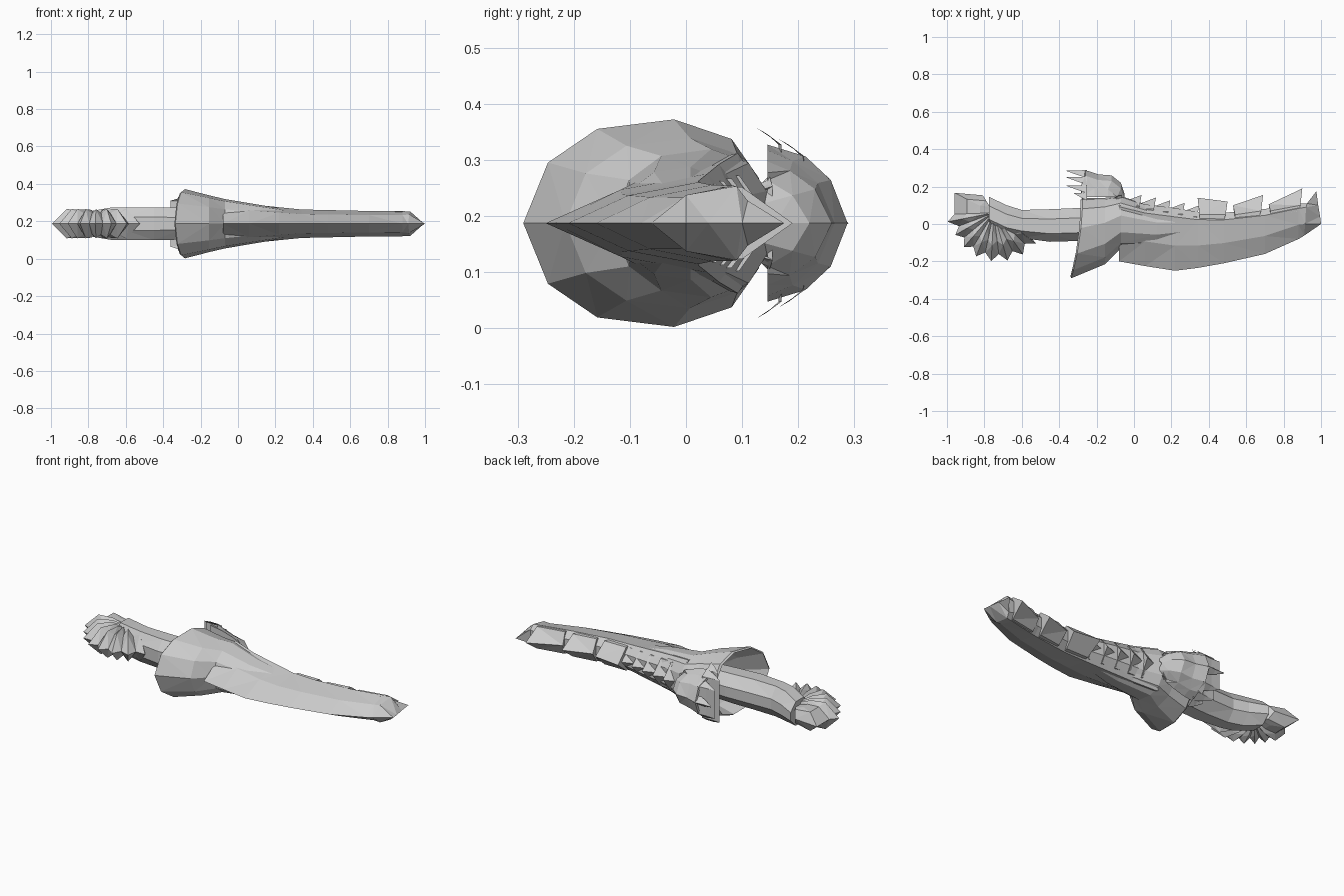
import bpy
import bmesh
from math import cos, sin, radians
from mathutils import Vector

cube = bpy.data.objects.get("Cube")
if cube:
    bpy.data.objects.remove(cube, do_unlink=True)

MID = 0.187  # height of the mirror plane

bone = bpy.data.materials.new("bone_grey")
bone.use_nodes = True
bone.diffuse_color = (0.6, 0.6, 0.6, 1)
bone.node_tree.nodes["Principled BSDF"].inputs["Base Color"].default_value = (0.6, 0.6, 0.6, 1)


def loft(name, rows, caps=True):
    """Skin half sections of (x, y, half thickness), mirrored about MID."""
    bm = bmesh.new()
    rings = []
    for row in rows:
        ring = [(x, y, MID + h) for x, y, h in row]
        ring += [(x, y, MID - h) for x, y, h in reversed(row)]
        rings.append([bm.verts.new(p) for p in ring])
    n = len(rings[0])
    # an open shell is left unjoined between its two lower margins
    skip = -1 if caps else n // 2 - 1 if rows[0][0][2] > 0 else n - 1
    for a, b in zip(rings, rings[1:]):
        for i in range(n):
            if i != skip:
                j = (i + 1) % n
                bm.faces.new((a[i], a[j], b[j], b[i]))
    if caps:
        bm.faces.new(rings[0])
        bm.faces.new(rings[-1])
    bmesh.ops.remove_doubles(bm, verts=bm.verts, dist=0.0005)
    bmesh.ops.triangulate(bm, faces=bm.faces)
    bmesh.ops.recalc_face_normals(bm, faces=bm.faces)
    mesh = bpy.data.meshes.new(name)
    bm.to_mesh(mesh)
    bm.free()
    mesh.materials.append(bone)
    obj = bpy.data.objects.new(name, mesh)
    bpy.context.collection.objects.link(obj)
    return obj


# Blade: cutting edge at -y, thick faceted back at +y
def blade_row(x, edge, back, h):
    span = back - edge
    return [(x, edge, 0), (x, edge + span * 0.4, h * 0.68),
            (x, back - span * 0.14, h), (x, back, h * 0.45)]


blade = [(-0.08, -0.20, 0.14, 0.125), (0.06, -0.225, 0.105, 0.105),
         (0.22, -0.25, 0.085, 0.088), (0.34, -0.235, 0.065, 0.076),
         (0.48, -0.21, 0.06, 0.073), (0.7, -0.16, 0.08, 0.068),
         (0.88, -0.08, 0.11, 0.067)]
rows = [blade_row(*s) for s in blade]
rows.append([(0.91, -0.062, 0), (0.915, 0.0, 0.05), (0.92, 0.09, 0.066), (0.925, 0.11, 0.04)])
rows.append([(1.0, 0.0, 0), (0.995, 0.04, 0), (0.985, 0.1, 0), (0.975, 0.175, 0)])
loft("blade", rows)


# Teeth: roof shaped wedges along the back
def tooth(name, x0, x1, base0, base1, top0, top1, h):
    lean = 0.01
    loft(name, [[(x0, base0 - 0.03, h), (x0, base0, h), (x0 - lean, top0, 0)],
                [(x1 - lean, base1 - 0.03, h), (x1, base1, h), (x1 + lean, top1, 0)]])


tooth("back_tooth_a", 0.35, 0.49, 0.05, 0.05, 0.14, 0.12, 0.068)
tooth("back_tooth_b", 0.54, 0.68, 0.05, 0.07, 0.1, 0.155, 0.066)
tooth("back_tooth_c", 0.73, 0.89, 0.07, 0.1, 0.105, 0.19, 0.064)
for i in range(5):
    x = -0.03 + 0.077 * i
    top = 0.155 - 0.014 * i
    tooth("small_tooth_%d" % (i + 1), x, x + 0.06, top - 0.06, top - 0.06,
          top - 0.03, top, 0.085 - 0.005 * i)

# Guard: flared bell opening towards the grip, hollow inside
bell = [(-0.29, 0), (-0.245, 0.108), (-0.155, 0.168), (-0.015, 0.185),
        (0.09, 0.15), (0.14, 0.08), (0.15, 0)]


def bell_row(x, low, high, h, tilt):
    row = []
    for y, z in bell:
        t = (y + 0.29) / 0.44
        row.append((x - tilt * (1 - t) ** 2, low + (high - low) * t, h * z / 0.185))
    return row


loft("guard_bell", [bell_row(-0.1, -0.05, 0.05, 0.05, 0),
                    bell_row(-0.2, -0.19, 0.11, 0.14, 0.03),
                    bell_row(-0.285, -0.28, 0.13, 0.178, 0.055),
                    bell_row(-0.275, -0.29, 0.14, 0.185, 0.06),
                    bell_row(-0.155, -0.215, 0.14, 0.152, 0),
                    bell_row(-0.07, -0.13, 0.15, 0.132, 0),
                    bell_row(0.12, -0.12, 0.085, 0.1, 0),
                    bell_row(0.3, -0.08, 0.06, 0.07, 0)])

# Hood: curled shell above the guard with a ragged open end
hood_ridge = [(-0.05, 0.16, 0.06), (-0.07, 0.22, 0.09), (-0.12, 0.26, 0.11),
              (-0.19, 0.265, 0.13), (-0.26, 0.288, 0.14)]
rows = []
for x, y, h in hood_ridge:
    rows.append([(x, y, 0), (x, y - 0.03, h * 0.55),
                 (x - 0.02, y - 0.075, h * 0.85), (x - 0.02, 0.145, h)])
outer = loft("hood", rows, caps=False)
skin = outer.modifiers.new("thickness", 'SOLIDIFY')
skin.thickness = 0.012

# Ragged spikes at the open end of the hood
for i, (y, h, tip) in enumerate([(0.285, 0.0, -0.36), (0.25, 0.08, -0.36),
                                 (0.205, 0.12, -0.36), (0.165, 0.14, -0.32)]):
    root = -0.25
    loft("hood_spike_%d" % (i + 1),
         [[(root, y + 0.005, h), (root, y - 0.04, h + 0.03)],
          [((root + tip) / 2, y, h), ((root + tip) / 2, y - 0.022, h + 0.02)],
          [(tip, y, h), (tip, y - 0.002, h + 0.003)]], caps=False)

# Grip: bent eight sided bar
grip = [(-0.16, 0.0, 0.08, 0.08), (-0.31, -0.003, 0.088, 0.085), (-0.45, -0.008, 0.087, 0.088),
        (-0.6, 0.0, 0.075, 0.088), (-0.68, 0.02, 0.08, 0.086), (-0.775, 0.065, 0.08, 0.07)]
rows = []
for x, y, r, h in grip:
    rows.append([(x, y - r, h * 0.4), (x, y - r * 0.5, h),
                 (x, y + r * 0.4, h), (x, y + r, h * 0.35)])
loft("grip", rows)

# Pommel: ribs fanned around a pivot, each ridge dropping into a groove
pivot = Vector((-0.75, 0.06))


def fan_row(angle, r, h):
    d = Vector((cos(radians(angle)), sin(radians(angle))))
    row = []
    for reach, thick in ((0.12, 0.7), (0.35, 0.95), (0.68, 1), (1, 0)):
        p = pivot + d * r * reach
        row.append((p.x, p.y, h * thick))
    return row


rows = [fan_row(122, 0.11, 0.04), fan_row(153, 0.235, 0.055)]
for i in range(8):
    angle = 191 + 19 * i
    reach = 0.25 if i == 0 else 0.23 + 0.007 * i
    rows.append(fan_row(angle - 9, reach * 0.84, 0.056))
    rows.append(fan_row(angle, reach, 0.078))
rows.append(fan_row(332, 0.18, 0.05))
loft("pommel_ribs", rows)
